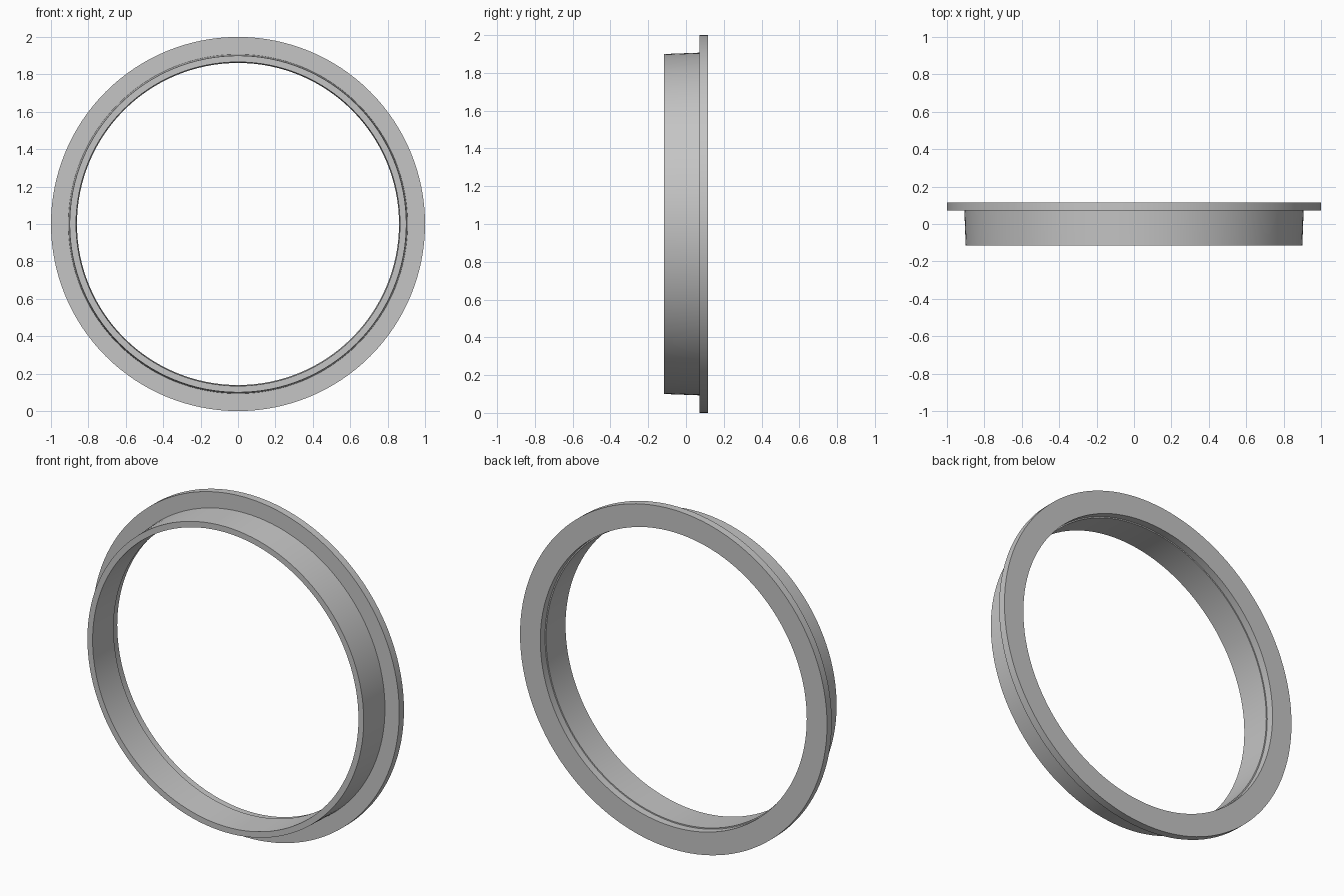
import bpy, bmesh, math
from mathutils import Matrix, Vector

cube = bpy.data.objects.get("Cube")
if cube:
    bpy.data.objects.remove(cube, do_unlink=True)

grey = bpy.data.materials.new("light grey")
grey.use_nodes = True
colour = (0.56, 0.56, 0.56, 1)
grey.diffuse_color = colour
grey.node_tree.nodes["Principled BSDF"].inputs["Base Color"].default_value = colour

BACK, SHOULDER, FRONT = 0.116, 0.072, -0.116
SEGMENTS = 128

# Closed cross-section (radius, y): wide flange, tapered sleeve, shallow inner step
profile = [
    (1.0, BACK), (1.0, SHOULDER),
    (0.907, SHOULDER), (0.90, FRONT),
    (0.866, FRONT), (0.861, SHOULDER),
    (0.868, SHOULDER), (0.868, BACK),
]


def lathe(name, section):
    """Sweep a closed section around the y axis."""
    bm = bmesh.new()
    rings = []
    for i in range(SEGMENTS):
        turn = Matrix.Rotation(math.tau * i / SEGMENTS, 3, 'Y')
        rings.append([bm.verts.new(turn @ Vector((r, y, 0)) + Vector((0, 0, 1)))
                      for r, y in section])
    n = len(section)
    for i, ring in enumerate(rings):
        following = rings[(i + 1) % SEGMENTS]
        for j in range(n):
            k = (j + 1) % n
            bm.faces.new((ring[j], ring[k], following[k], following[j]))
    bmesh.ops.recalc_face_normals(bm, faces=bm.faces)
    mesh = bpy.data.meshes.new(name)
    bm.to_mesh(mesh)
    bm.free()
    mesh.materials.append(grey)
    obj = bpy.data.objects.new(name, mesh)
    bpy.context.collection.objects.link(obj)
    return obj


ring = lathe("flanged_ring", profile)
bpy.ops.object.select_all(action='DESELECT')
ring.select_set(True)
bpy.context.view_layer.objects.active = ring
bpy.ops.object.shade_smooth_by_angle(angle=math.radians(30))
